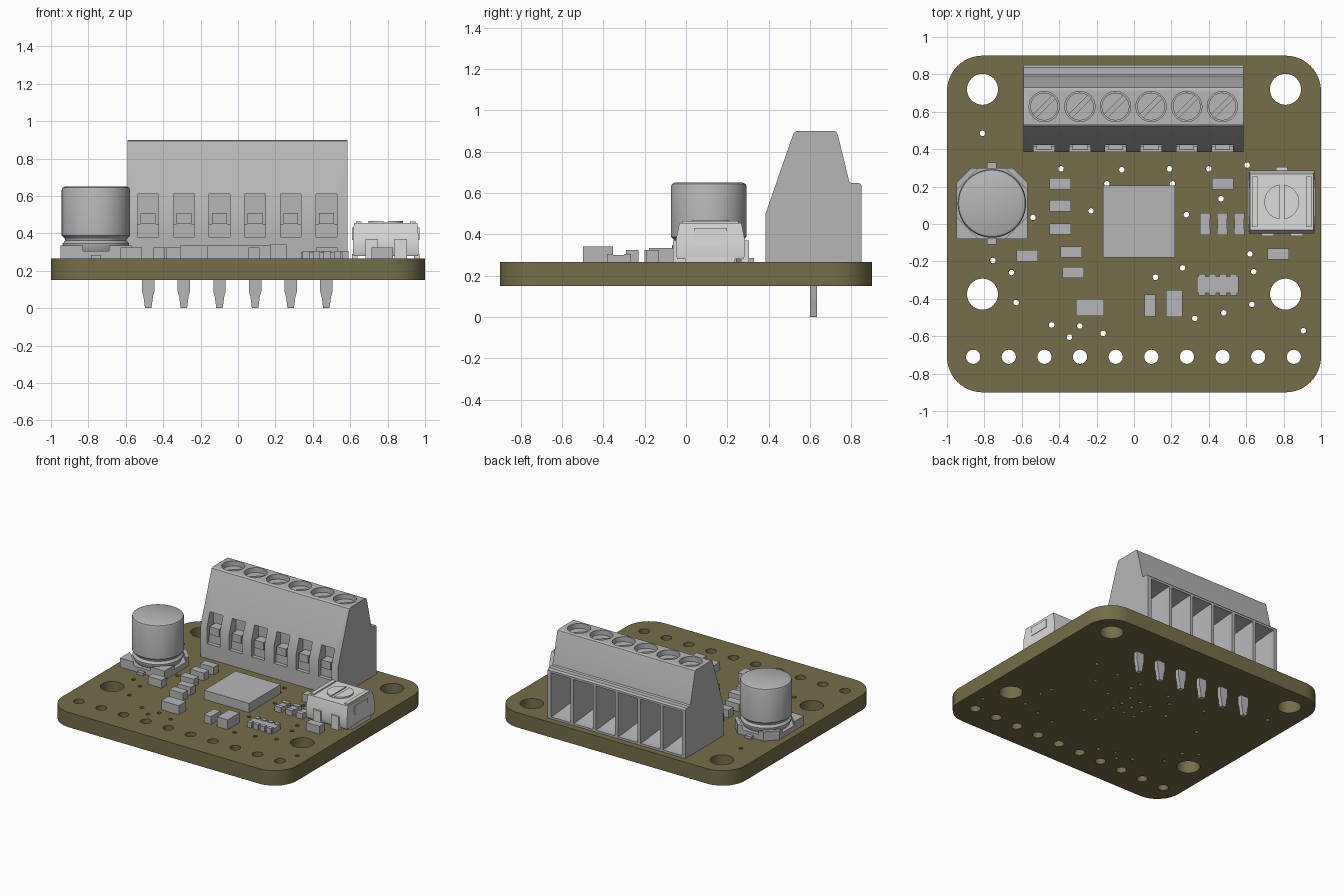
import bpy, bmesh
from math import sin, cos, pi

if "Cube" in bpy.data.objects:
    bpy.data.objects.remove(bpy.data.objects["Cube"])


def material(name, colour):
    mat = bpy.data.materials.new(name)
    mat.use_nodes = True
    mat.diffuse_color = (*colour, 1)
    mat.node_tree.nodes["Principled BSDF"].inputs["Base Color"].default_value = (*colour, 1)
    return mat


olive = material("olive board", (0.18, 0.155, 0.066))
grey = material("grey", (0.47, 0.47, 0.485))
pale = material("pale grey", (0.72, 0.72, 0.71))
TOP, BOTTOM = 0.265, 0.15
parts = []


def ring(x, y, r, z, n=32):
    return [(x + r * cos(2 * pi * i / n), y + r * sin(2 * pi * i / n), z) for i in range(n)]


def rect(x, y, w, d, z):
    return [(x + sx * w / 2, y + sy * d / 2, z) for sx, sy in ((-1, -1), (1, -1), (1, 1), (-1, 1))]


def upright(x, z, w, h, y):
    # Rectangle standing in the xz plane
    return [(a, y, b) for a, b, _ in rect(x, z, w, h, 0)]


def loft(bm, *rings):
    # Skin a list of equal rings and cap both ends
    rows = [[bm.verts.new(p) for p in r] for r in rings]
    n = len(rows[0])
    for a, b in zip(rows, rows[1:]):
        for i in range(n):
            j = (i + 1) % n
            bm.faces.new((a[i], a[j], b[j], b[i]))
    bm.faces.new(rows[0])
    bm.faces.new(rows[-1])


def box(bm, x, y, w, d, z0, z1):
    loft(bm, rect(x, y, w, d, z0), rect(x, y, w, d, z1))


def prism(bm, outline, z0, z1):
    loft(bm, [(x, y, z0) for x, y in outline], [(x, y, z1) for x, y in outline])


def slotted_head(bm, x, y, r, z0, z1, angle, gap):
    # Disc with a raised half on each side of the driver slot
    mid = z0 + (z1 - z0) * 0.4
    loft(bm, ring(x, y, r, z0), ring(x, y, r, mid))
    for side in (0, pi):
        a = angle + side
        half = []
        for i in range(17):
            t = a + gap / r + (pi - 2 * gap / r) * i / 16
            half.append((x + r * cos(t), y + r * sin(t)))
        prism(bm, half, mid, z1)


def finish(name, bm, mat):
    bmesh.ops.recalc_face_normals(bm, faces=bm.faces)
    mesh = bpy.data.meshes.new(name)
    bm.to_mesh(mesh)
    bm.free()
    return add_object(name, mesh, mat)


def add_object(name, mesh, mat):
    mesh.materials.clear()
    mesh.materials.append(mat)
    obj = bpy.data.objects.new(name, mesh)
    bpy.context.collection.objects.link(obj)
    parts.append(obj)
    return obj


# Circuit board: filled outline with drilled holes
outline = []
for k, (sx, sy) in enumerate(((1, 1), (-1, 1), (-1, -1), (1, -1))):
    for i in range(13):
        t = (k + i / 12) * pi / 2
        outline.append((sx * 0.81 + 0.19 * cos(t), sy * 0.71 + 0.19 * sin(t), 0))
loops = [outline]
loops += [ring(x, y, 0.083, 0) for x in (-0.81, 0.81) for y in (0.72, -0.375)]
loops += [ring(-0.86 + 0.1905 * i, -0.71, 0.038, 0, 24) for i in range(10)]
vias = [(-.81, .485), (-.39, .295), (-.065, .29), (.19, .295), (.4, .295), (.605, .315),
        (.465, .135), (.28, .05), (-.23, .07), (-.54, .035), (-.755, -.195), (-.655, -.26),
        (-.63, -.42), (-.44, -.54), (-.29, -.545), (-.345, -.605), (-.165, -.585),
        (.325, -.505), (.48, -.475), (.63, -.43), (.64, -.255), (.62, -.16), (.26, -.235),
        (.115, -.285), (.905, -.57), (-.145, .215), (.205, .215)]
vias += [(0.03 + 0.09 * i, 0.01 + 0.09 * j) for i in (-1, 0, 1) for j in (-1, 0, 1)]
loops += [ring(x, y, 0.015, 0, 12) for x, y in vias]
curve = bpy.data.curves.new("board_outline", "CURVE")
curve.dimensions = "2D"
curve.fill_mode = "BOTH"
curve.extrude = (TOP - BOTTOM) / 2
for loop in loops:
    spline = curve.splines.new("POLY")
    spline.points.add(len(loop) - 1)
    for point, co in zip(spline.points, loop):
        point.co = (*co, 1)
    spline.use_cyclic_u = True
helper = bpy.data.objects.new("board_outline", curve)
bpy.context.collection.objects.link(helper)
graph = bpy.context.evaluated_depsgraph_get()
board_mesh = bpy.data.meshes.new_from_object(helper.evaluated_get(graph))
bpy.data.objects.remove(helper)
board = add_object("circuit_board", board_mesh, olive)
board.location.z = (TOP + BOTTOM) / 2

# Terminal block: side profile with screw wells, front slots and wire pockets
profile = [(.385, TOP), (.385, .5), (.517, .88), (.523, .893), (.535, .9), (.718, .9),
           (.729, .894), (.735, .88), (.79, .655), (.8, .648), (.838, .648), (.85, .636), (.85, TOP)]
bm = bmesh.new()
loft(bm, *[[(x, y, z) for y, z in profile] for x in (-0.59, 0.585)])
block = finish("terminal_block", bm, grey)

cut, screws, clamps, pins = (bmesh.new() for _ in range(4))
for i in range(6):
    x = -0.48 + 0.1905 * i
    loft(cut, ring(x, 0.628, 0.081, 0.79), ring(x, 0.628, 0.081, 0.95))
    box(cut, x, 0.41, 0.112, 0.12, 0.38, 0.61)
    loft(cut, upright(x, 0.45, 0.12, 0.26, 0.62), upright(x, 0.45, 0.166, 0.34, 0.8),
         upright(x, 0.45, 0.166, 0.34, 0.9))
    slotted_head(screws, x, 0.628, 0.074, 0.78, 0.865, pi / 4, 0.012)
    box(clamps, x, 0.445, 0.112, 0.06, 0.38, 0.45)
    box(clamps, x, 0.435, 0.08, 0.08, 0.45, 0.51)
    box(clamps, x, 0.625, 0.09, 0.05, 0.4, 0.5)
    loft(pins, rect(x, 0.617, 0.034, 0.033, 0), rect(x, 0.617, 0.05, 0.033, 0.06),
         rect(x, 0.617, 0.066, 0.033, 0.09), rect(x, 0.617, 0.066, 0.033, TOP))
cutter = finish("block_cutter", cut, grey)
cutter.hide_render = True
boolean = block.modifiers.new("openings", "BOOLEAN")
boolean.operation = "DIFFERENCE"
boolean.solver = "EXACT"
boolean.object = cutter
graph = bpy.context.evaluated_depsgraph_get()
carved = bpy.data.meshes.new_from_object(block.evaluated_get(graph))
block.modifiers.clear()
block.data = carved
parts.remove(cutter)
bpy.data.objects.remove(cutter)
finish("terminal_screws", screws, grey)
finish("wire_clamps", clamps, grey)
finish("terminal_pins", pins, grey)

# Capacitor: chamfered base with corner lugs, necked can and two leads
cx, cy, h = -0.76, 0.11, 0.19
bm = bmesh.new()
prism(bm, [(cx - h, cy - h), (cx + h, cy - h), (cx + h, cy + 0.11), (cx + 0.11, cy + h),
           (cx - 0.11, cy + h), (cx - h, cy + 0.11)], TOP, 0.305)
for s in (-1, 1):
    prism(bm, [(cx + s * h, cy - h), (cx + s * 0.07, cy - h), (cx + s * h, cy - 0.07)], 0.3, 0.335)
    prism(bm, [(cx + s * h, cy + 0.11), (cx + s * 0.11, cy + h), (cx + s * 0.07, cy + h),
               (cx + s * h, cy + 0.07)], 0.3, 0.335)
    box(bm, cx, cy + s * 0.19, 0.05, 0.06, TOP, 0.285)
finish("capacitor_base", bm, grey)
bm = bmesh.new()
can = [(.16, .3), (.178, .335), (.178, .345), (.163, .362), (.166, .372), (.183, .388),
       (.183, .63), (.178, .644), (.166, .65)]
loft(bm, *[ring(cx, cy, r, z, 48) for r, z in can])
finish("capacitor_can", bm, grey)

# Trimmer: tapered housing, side plates, legs and slotted rotor
tx, ty = 0.79, 0.118
bm = bmesh.new()
loft(bm, rect(tx, ty, 0.345, 0.32, 0.28), rect(tx, ty, 0.352, 0.335, 0.3),
     rect(tx, ty, 0.352, 0.335, 0.37), rect(tx, ty, 0.34, 0.3, 0.455))
for s in (-1, 1):
    box(bm, tx + s * 0.174, ty, 0.012, 0.16, 0.365, 0.43)
    box(bm, tx + s * 0.145, ty, 0.03, 0.27, 0.45, 0.464)
    box(bm, tx + s * 0.165, ty, 0.03, 0.24, TOP, 0.29)
finish("trimmer_housing", bm, pale)
bm = bmesh.new()
for x in (tx - 0.075, tx + 0.08):
    box(bm, x, -0.053, 0.065, 0.022, TOP, 0.37)
    box(bm, x, -0.03, 0.065, 0.06, TOP, 0.285)
box(bm, tx, 0.285, 0.06, 0.04, TOP, 0.37)
finish("trimmer_legs", bm, pale)
bm = bmesh.new()
slotted_head(bm, tx, ty, 0.093, 0.452, 0.466, pi / 2, 0.013)
finish("trimmer_rotor", bm, pale)

# Main chip
bm = bmesh.new()
box(bm, 0.028, 0.013, 0.385, 0.385, TOP, 0.335)
finish("main_chip", bm, grey)

# Small block components
bm = bmesh.new()
spots = [(-.395, .215), (-.395, .097), (-.395, -.027), (-.335, -.15), (-.325, -.26),
         (-.57, -.17), (.475, .215), (.77, -.16)]
for x, y in spots:
    box(bm, x, y, 0.115, 0.06, TOP, 0.325)
box(bm, -0.235, -0.447, 0.15, 0.09, TOP, 0.335)
box(bm, 0.085, -0.435, 0.06, 0.118, TOP, 0.325)
box(bm, 0.215, -0.425, 0.09, 0.145, TOP, 0.34)
finish("small_components", bm, grey)

# Resistors and resistor array: thin bodies with raised end caps
bm = bmesh.new()
for x in (0.38, 0.472, 0.563):
    box(bm, x, 0, 0.052, 0.07, TOP, 0.3)
    for s in (-1, 1):
        box(bm, x, s * 0.042, 0.056, 0.032, TOP, 0.306)
box(bm, 0.448, -0.325, 0.22, 0.09, TOP, 0.3)
for i in range(4):
    for s in (-1, 1):
        box(bm, 0.364 + 0.056 * i, -0.325 + s * 0.043, 0.038, 0.03, TOP, 0.306)
finish("resistors", bm, grey)

# Smooth round walls, keep edges crisp
bpy.ops.object.select_all(action="DESELECT")
for obj in parts:
    obj.select_set(True)
bpy.context.view_layer.objects.active = block
bpy.ops.object.shade_smooth_by_angle(angle=pi / 6)
bpy.ops.object.select_all(action="DESELECT")
